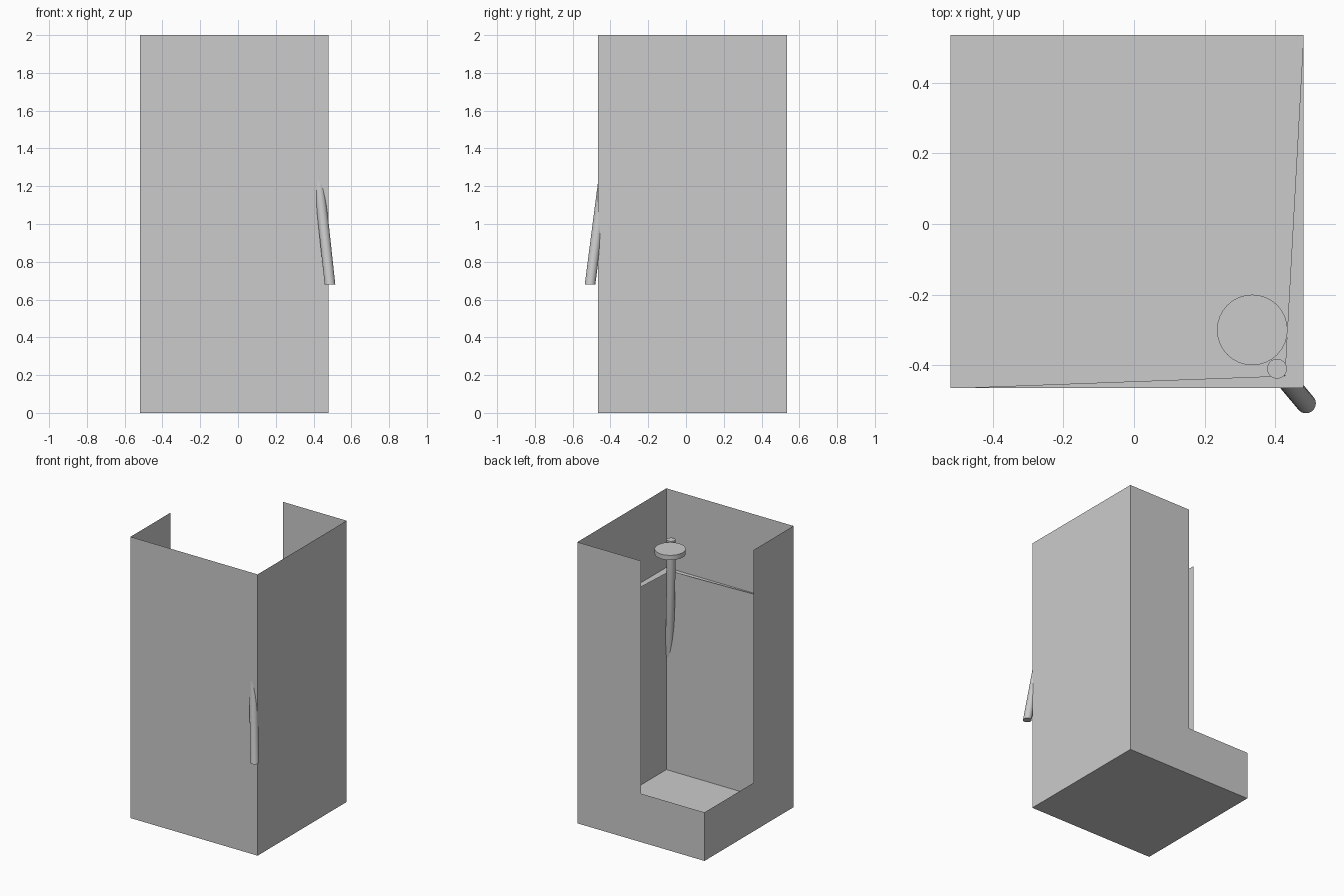
import bpy, bmesh, math

if "Cube" in bpy.data.objects:
    bpy.data.objects.remove(bpy.data.objects["Cube"])

X0, X1, Y0, Y1 = -0.52, 0.48, -0.465, 0.535
H, SILL, XC, YC = 2.0, 0.345, -0.02, -0.015
SHELF_Z = 1.438


def make(name, faces):
    bm = bmesh.new()
    for pts in faces:
        bm.faces.new([bm.verts.new(p) for p in pts])
    bmesh.ops.remove_doubles(bm, verts=bm.verts, dist=1e-4)
    me = bpy.data.meshes.new(name)
    bm.to_mesh(me)
    bm.free()
    ob = bpy.data.objects.new(name, me)
    bpy.context.collection.objects.link(ob)
    return ob


def tube(name, rings, n=32):
    # horizontal circular sections (x, y, z, r) joined and capped
    loops = [[(x + r * math.cos(2 * math.pi * i / n),
               y + r * math.sin(2 * math.pi * i / n), z) for i in range(n)]
             for x, y, z, r in rings]
    faces = [loops[0][::-1], loops[-1]]
    for a, b in zip(loops, loops[1:]):
        faces += [[a[i], a[(i + 1) % n], b[(i + 1) % n], b[i]] for i in range(n)]
    ob = make(name, faces)
    bpy.context.view_layer.objects.active = ob
    ob.select_set(True)
    bpy.ops.object.shade_smooth_by_angle(angle=math.radians(35))
    ob.select_set(False)
    return ob


# thin cabin shell: floor, two full walls, two stepped walls around the entry
make("cabin_shell", [
    [(X0, Y0, 0), (X0, Y1, 0), (X1, Y1, 0), (X1, Y0, 0)],
    [(X0, Y0, 0), (X1, Y0, 0), (X1, Y0, H), (X0, Y0, H)],
    [(X1, Y0, 0), (X1, Y1, 0), (X1, Y1, H), (X1, Y0, H)],
    [(X1, Y1, 0), (X0, Y1, 0), (X0, Y1, SILL), (XC, Y1, SILL),
     (XC, Y1, H), (X1, Y1, H)],
    [(X0, Y1, 0), (X0, Y0, 0), (X0, Y0, H), (X0, YC, H),
     (X0, YC, SILL), (X0, Y1, SILL)],
])

# narrow corner ledge tapering out along both full walls
inner = (0.427, -0.43, SHELF_Z)
corner = (X1, Y0, SHELF_Z)
make("corner_ledge", [[corner, (X1, Y1, SHELF_Z), inner],
                      [corner, inner, (X0, Y0, SHELF_Z)]])

# pipe: upright above the ledge, leaning out through the corner below it
tube("water_pipe", [(0.487, -0.508, 0.68, 0.028),
                    (0.405, -0.41, SHELF_Z, 0.028),
                    (0.405, -0.41, 1.677, 0.028)])

# round spray head beside the pipe top
tube("shower_head", [(0.335, -0.30, 1.638, 0.1), (0.335, -0.30, 1.672, 0.1)])
